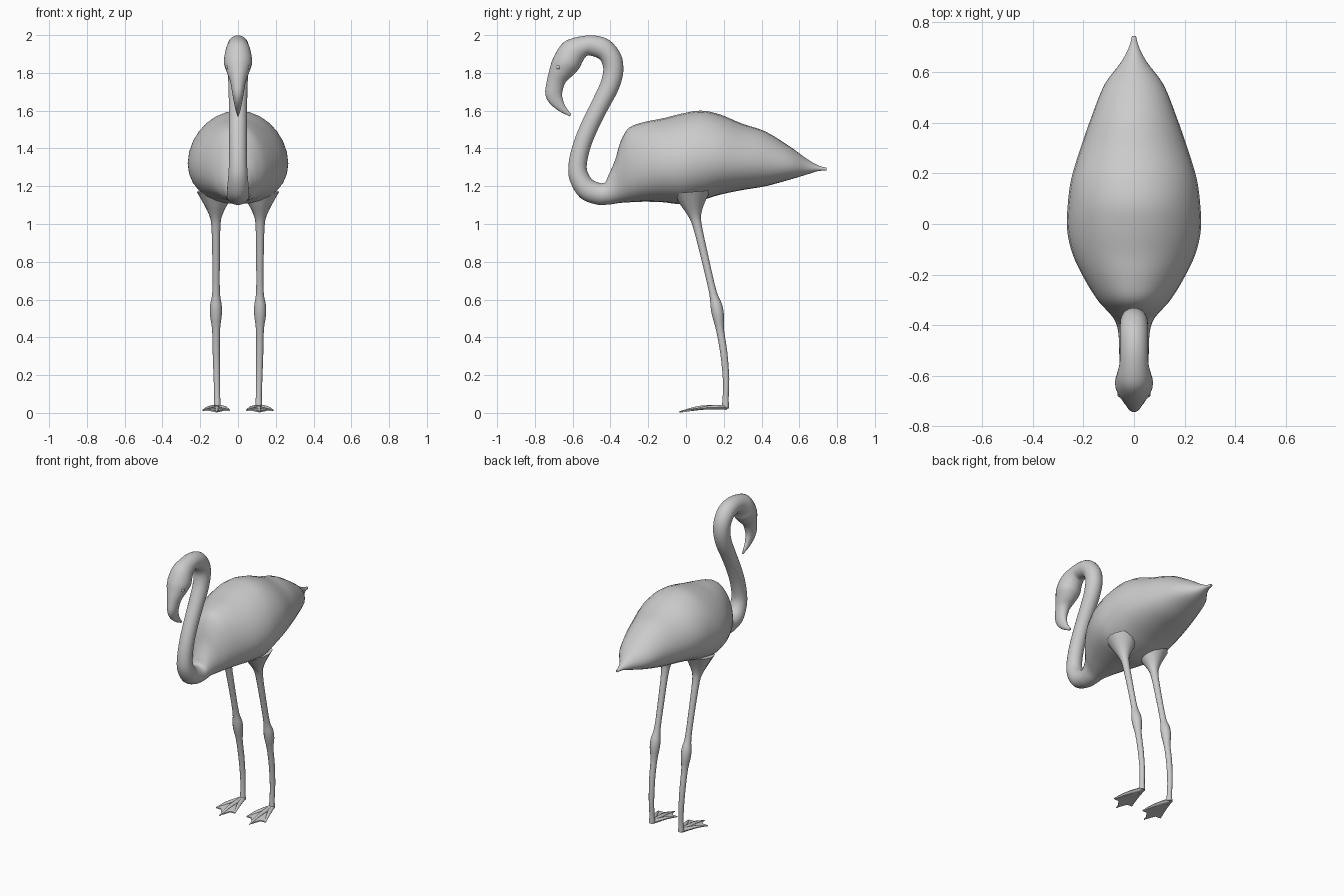
import bpy, bmesh, math
from mathutils import Vector

if "Cube" in bpy.data.objects:
    bpy.data.objects.remove(bpy.data.objects["Cube"])

grey = bpy.data.materials.new("plain_grey")
grey.diffuse_color = (0.6, 0.6, 0.6, 1)
grey.use_nodes = True
grey.node_tree.nodes["Principled BSDF"].inputs["Base Color"].default_value = grey.diffuse_color


def finish(name, bm):
    bmesh.ops.recalc_face_normals(bm, faces=bm.faces)
    me = bpy.data.meshes.new(name)
    bm.to_mesh(me)
    bm.free()
    me.materials.append(grey)
    ob = bpy.data.objects.new(name, me)
    bpy.context.collection.objects.link(ob)
    bpy.ops.object.select_all(action='DESELECT')
    ob.select_set(True)
    bpy.context.view_layer.objects.active = ob
    bpy.ops.object.shade_smooth_by_angle(angle=math.radians(50))
    return ob


def smooth(stations, steps):
    """Catmull-Rom interpolation of number tuples."""
    out = []
    n = len(stations)
    for i in range(n - 1):
        p = [stations[max(0, min(n - 1, i + k))] for k in (-1, 0, 1, 2)]
        for s in range(steps):
            t = s / steps
            out.append([0.5 * (2 * b + (c - a) * t + (2 * a - 5 * b + 4 * c - d) * t * t
                               + (3 * b - a - 3 * c + d) * t ** 3) for a, b, c, d in zip(*p)])
    out.append(list(stations[-1]))
    return out


def skin(name, rings):
    bm = bmesh.new()
    loops = [[bm.verts.new(p) for p in r] for r in rings]
    n = len(loops[0])
    for a, b in zip(loops, loops[1:]):
        for i in range(n):
            bm.faces.new((a[i], a[(i + 1) % n], b[(i + 1) % n], b[i]))
    bm.faces.new(loops[0])
    bm.faces.new(loops[-1])
    return finish(name, bm)


def tube(name, points, steps=3, sides=12, flat=1.0):
    """Round tube through (x, y, z, radius) points."""
    pts = smooth(points, steps)
    rings = []
    for i, p in enumerate(pts):
        c = Vector(p[:3])
        t = Vector(pts[min(i + 1, len(pts) - 1)][:3]) - Vector(pts[max(i - 1, 0)][:3])
        t.normalize()
        u = Vector((1, 0, 0)) - t * t.x
        u.normalize()
        v = t.cross(u)
        rings.append([c + p[3] * (u * math.cos(a) + v * math.sin(a) * flat)
                      for a in (2 * math.pi * k / sides for k in range(sides))])
    return skin(name, rings)


# Body slices: y, belly z, back z, half width
body = [(.745, 1.283, 1.298, .008), (.70, 1.28, 1.31, .02), (.64, 1.262, 1.345, .052),
        (.55, 1.235, 1.41, .118), (.42, 1.20, 1.49, .17), (.30, 1.18, 1.53, .212),
        (.18, 1.155, 1.58, .248), (.08, 1.125, 1.60, .262), (-.02, 1.105, 1.585, .265),
        (-.12, 1.115, 1.56, .243), (-.22, 1.118, 1.54, .195), (-.30, 1.115, 1.51, .145),
        (-.345, 1.112, 1.44, .105), (-.375, 1.108, 1.34, .08), (-.41, 1.103, 1.26, .066)]
# Neck centre line: y, z, radius
neck = [(-.455, 1.16, .06), (-.525, 1.185, .058), (-.567, 1.25, .052), (-.573, 1.32, .048),
        (-.55, 1.42, .047), (-.505, 1.53, .047), (-.455, 1.63, .048), (-.405, 1.73, .051),
        (-.385, 1.81, .053), (-.395, 1.875, .055), (-.435, 1.925, .056), (-.50, 1.945, .055)]
# Head and beak slices: throat y, z, crown y, z, half width
head = [(-.535, 1.88, -.575, 1.99, .058), (-.55, 1.855, -.65, 1.96, .068),
        (-.565, 1.825, -.70, 1.885, .075), (-.595, 1.79, -.722, 1.82, .06),
        (-.637, 1.75, -.737, 1.755, .041), (-.656, 1.69, -.745, 1.69, .03),
        (-.646, 1.64, -.723, 1.64, .021), (-.63, 1.61, -.67, 1.597, .013),
        (-.607, 1.58, -.615, 1.57, .004)]

# One continuous skin from tail to beak: belly point, back point, width, low bulge
stations = [(y, lo, y, hi, w, .12) for y, lo, hi, w in body]
for i, (y, z, r) in enumerate(neck):
    a, b = neck[max(i - 1, 0)], neck[min(i + 1, len(neck) - 1)]
    ty, tz = b[0] - a[0], b[1] - a[1]
    m = math.hypot(ty, tz)
    ny, nz = -tz / m * r, ty / m * r
    stations.append((y + ny, z + nz, y - ny, z - nz, r, 0))
stations += [h + (0,) for h in head]

SIDES = 28
rings = []
for ay, az, by, bz, w, bulge in smooth(stations, 4):
    ring = []
    for k in range(SIDES):
        t = 2 * math.pi * k / SIDES
        s = math.sin(t)
        s = s + bulge * (1 - s * s)
        ring.append(Vector((w * math.cos(t), (ay + by) / 2 + (ay - by) / 2 * s,
                            (az + bz) / 2 + (az - bz) / 2 * s)))
    rings.append(ring)
skin("body_neck_and_head", rings)

for side, label in ((-1, "left"), (1, "right")):
    # Leg with flared thigh and knobbly knee
    leg = [(.118, .03, 1.17, .10), (.118, .036, 1.11, .066), (.118, .046, 1.05, .036),
           (.117, .06, .99, .024), (.116, .10, .82, .02), (.116, .142, .64, .02),
           (.117, .16, .57, .031), (.117, .17, .515, .031), (.116, .18, .44, .021),
           (.115, .20, .32, .019), (.112, .212, .18, .017), (.11, .21, .08, .016),
           (.11, .208, .025, .02)]
    tube(label + "_leg", [(side * x, y, z, r) for x, y, z, r in leg])

    # Three toes
    for toe, tx, ty, tz in (("inner", .045, .03, .014), ("middle", .113, -.036, .005),
                            ("outer", .186, .03, .014)):
        mx = .11 + (tx - .11) * .55
        tube(label + "_" + toe + "_toe",
             [(side * .11, .215, .03, .017), (side * mx, .21 + (ty - .21) * .55, .028, .012),
              (side * tx, ty, tz, .004)], steps=4, sides=8, flat=.8)

    # Webbing between the toes
    outline = [(.11, .20, .026), (.06, .08, .02), (.047, .032, .014), (.08, .03, .014),
               (.113, -.025, .006), (.148, .03, .014), (.184, .032, .014), (.16, .08, .02)]
    bm = bmesh.new()
    top = [bm.verts.new((side * x, y, z + .004)) for x, y, z in outline]
    low = [bm.verts.new((side * x, y, z - .004)) for x, y, z in outline]
    n = len(outline)
    hub_top = bm.verts.new((side * .112, .08, .028))
    hub_low = bm.verts.new((side * .112, .08, .018))
    for i in range(n):
        j = (i + 1) % n
        bm.faces.new((top[i], top[j], hub_top))
        bm.faces.new((low[j], low[i], hub_low))
        bm.faces.new((top[j], top[i], low[i], low[j]))
    finish(label + "_webbing", bm)

    # Eye
    bm = bmesh.new()
    bmesh.ops.create_uvsphere(bm, u_segments=12, v_segments=8, radius=.012)
    bmesh.ops.translate(bm, verts=bm.verts, vec=(side * .054, -.675, 1.83))
    finish(label + "_eye", bm)
